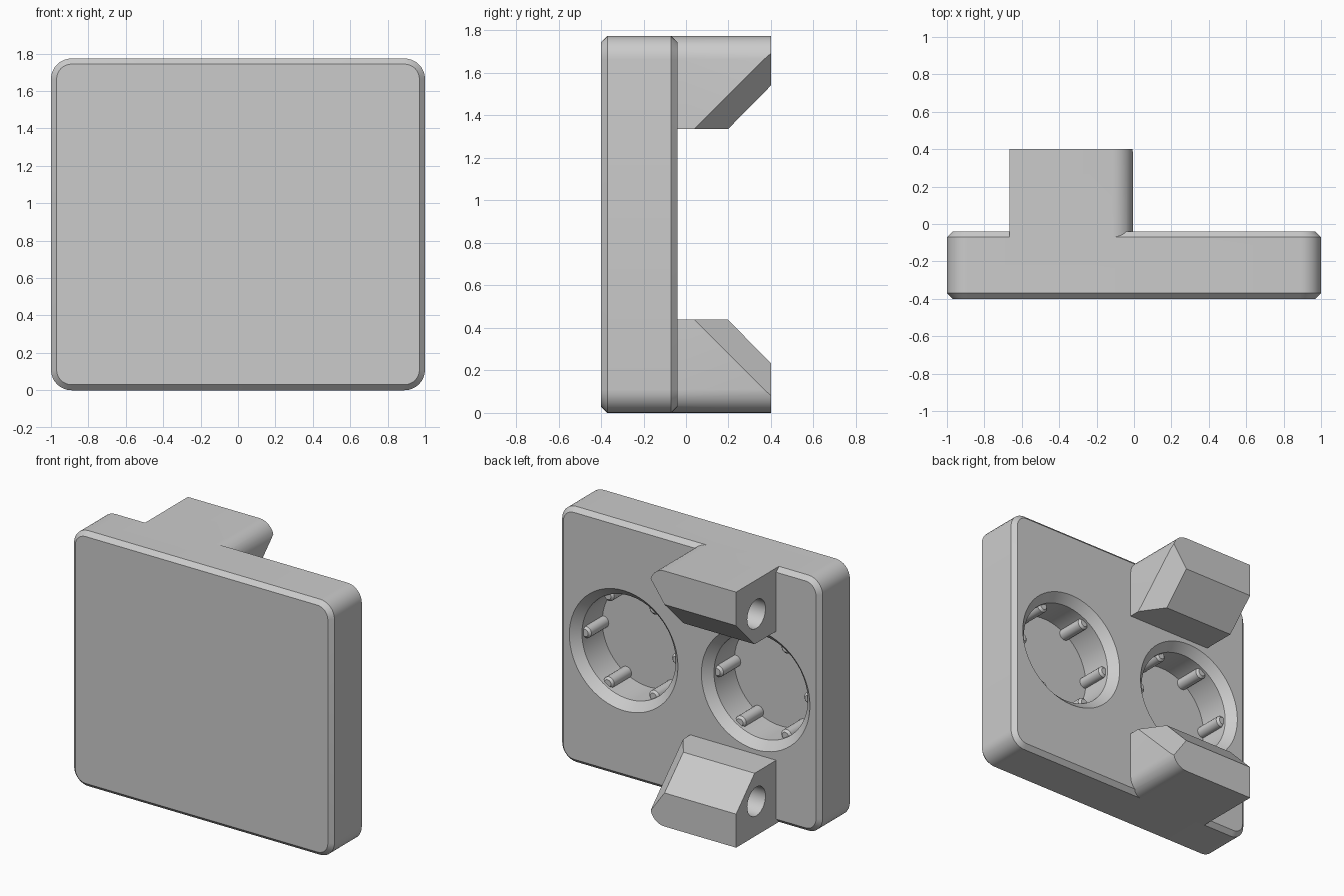
import bpy, bmesh, math
from mathutils import Vector, Matrix

if "Cube" in bpy.data.objects:
    bpy.data.objects.remove(bpy.data.objects["Cube"])

H = 1.774           # overall height
MID = H / 2
BACK = -0.04        # rear face of the plate

grey = bpy.data.materials.new("light_grey")
grey.diffuse_color = (0.6, 0.6, 0.6, 1)
grey.use_nodes = True
grey.node_tree.nodes["Principled BSDF"].inputs["Base Color"].default_value = grey.diffuse_color


def make(name, bm):
    bmesh.ops.recalc_face_normals(bm, faces=bm.faces[:])
    me = bpy.data.meshes.new(name)
    bm.to_mesh(me)
    bm.free()
    me.materials.append(grey)
    ob = bpy.data.objects.new(name, me)
    bpy.context.collection.objects.link(ob)
    return ob


def loft(bm, rings):
    """Skin a closed solid through a list of point rings."""
    rows = [[bm.verts.new(p) for p in r] for r in rings]
    n = len(rows[0])
    for a, b in zip(rows, rows[1:]):
        for i in range(n):
            j = (i + 1) % n
            bm.faces.new((a[i], a[j], b[j], b[i]))
    bm.faces.new(rows[0])
    bm.faces.new(rows[-1][::-1])


def rounded_ring(y, inset, radius=0.11, seg=8):
    pts, r = [], radius - inset
    for k, (sx, sz) in enumerate(((1, 1), (-1, 1), (-1, -1), (1, -1))):
        for i in range(seg + 1):
            a = math.pi / 2 * (k + i / seg)
            pts.append((sx * (1 - radius) + r * math.cos(a), y,
                        MID + sz * (MID - radius) + r * math.sin(a)))
    return pts


def circle_ring(x, y, z, r, seg):
    return [(x + r * math.cos(2 * math.pi * i / seg), y,
             z + r * math.sin(2 * math.pi * i / seg)) for i in range(seg)]


def boolean(target, tool, op):
    m = target.modifiers.new(op.lower(), 'BOOLEAN')
    m.object, m.operation, m.solver = tool, op, 'EXACT'
    bpy.context.view_layer.objects.active = target
    bpy.ops.object.modifier_apply(modifier=m.name)
    bpy.data.objects.remove(tool)


# Plate: rounded slab with small chamfers front and back
bm = bmesh.new()
loft(bm, [rounded_ring(y, i) for y, i in
          ((-0.40, 0.03), (-0.37, 0), (-0.07, 0), (BACK, 0.03))])
plate = make("plate", bm)


# Arms: sloped block, rounded outer corner, chamfered slope, blind pin hole
def arm(name, lower):
    bm = bmesh.new()
    prof = [(-0.2, H), (0.4, H), (0.4, 1.541), (0.197, 1.335), (-0.2, 1.335)]
    x0, x1 = -0.665, -0.005
    loft(bm, [[(x, y, z) for y, z in prof] for x in (x0, x1)])
    edge = [e for e in bm.edges
            if all(v.co.x > x1 - 0.01 and v.co.z > H - 0.01 for v in e.verts)]
    bmesh.ops.bevel(bm, geom=edge, offset=0.11, segments=8, profile=0.5,
                    affect='EDGES')
    n = Vector((math.sqrt(2), 1, -1))
    cut = bmesh.ops.bisect_plane(bm, geom=bm.verts[:] + bm.edges[:] + bm.faces[:],
                                 plane_co=(x1 - 0.11, 0.4, 1.541), plane_no=n,
                                 clear_outer=True)
    bmesh.ops.edgeloop_fill(
        bm, edges=[e for e in cut["geom_cut"] if isinstance(e, bmesh.types.BMEdge)])
    hole = bmesh.new()
    loft(hole, [[(x, 0.178 + 0.1 * math.cos(a), 1.5375 + 0.1 * math.sin(a))
                 for a in (2 * math.pi * i / 32 for i in range(32))]
                for x in (-0.8, -0.2)])
    if lower:
        flip = Matrix.Translation((0, 0, H)) @ Matrix.Diagonal((1, 1, -1, 1))
        for b in (bm, hole):
            bmesh.ops.transform(b, matrix=flip, verts=b.verts[:])
    ob = make(name, bm)
    boolean(ob, make("pin_hole", hole), 'DIFFERENCE')
    return ob


boolean(plate, arm("upper_arm", False), 'UNION')
boolean(plate, arm("lower_arm", True), 'UNION')

# Two round recesses with chamfered rims
for cx in (-0.507, 0.507):
    bm = bmesh.new()
    loft(bm, [circle_ring(cx, y, MID, r, 64) for y, r in
              ((BACK - 0.28, 0.36), (BACK - 0.057, 0.36),
               (BACK, 0.417), (BACK + 0.01, 0.427))])
    boolean(plate, make("recess", bm), 'DIFFERENCE')

# Six grip ribs round each recess wall, with chamfered tips
bm = bmesh.new()
for cx in (-0.507, 0.507):
    for k in range(6):
        a = k * math.pi / 3
        x, z = cx + 0.35 * math.cos(a), MID + 0.35 * math.sin(a)
        loft(bm, [circle_ring(x, y, z, r, 20) for y, r in
                  ((BACK - 0.29, 0.04), (BACK - 0.09, 0.04), (BACK - 0.075, 0.025))])
ribs = make("grip_ribs", bm)

for ob in (plate, ribs):
    bpy.ops.object.select_all(action='DESELECT')
    ob.select_set(True)
    bpy.context.view_layer.objects.active = ob
    bpy.ops.object.shade_smooth_by_angle(angle=math.radians(25))
